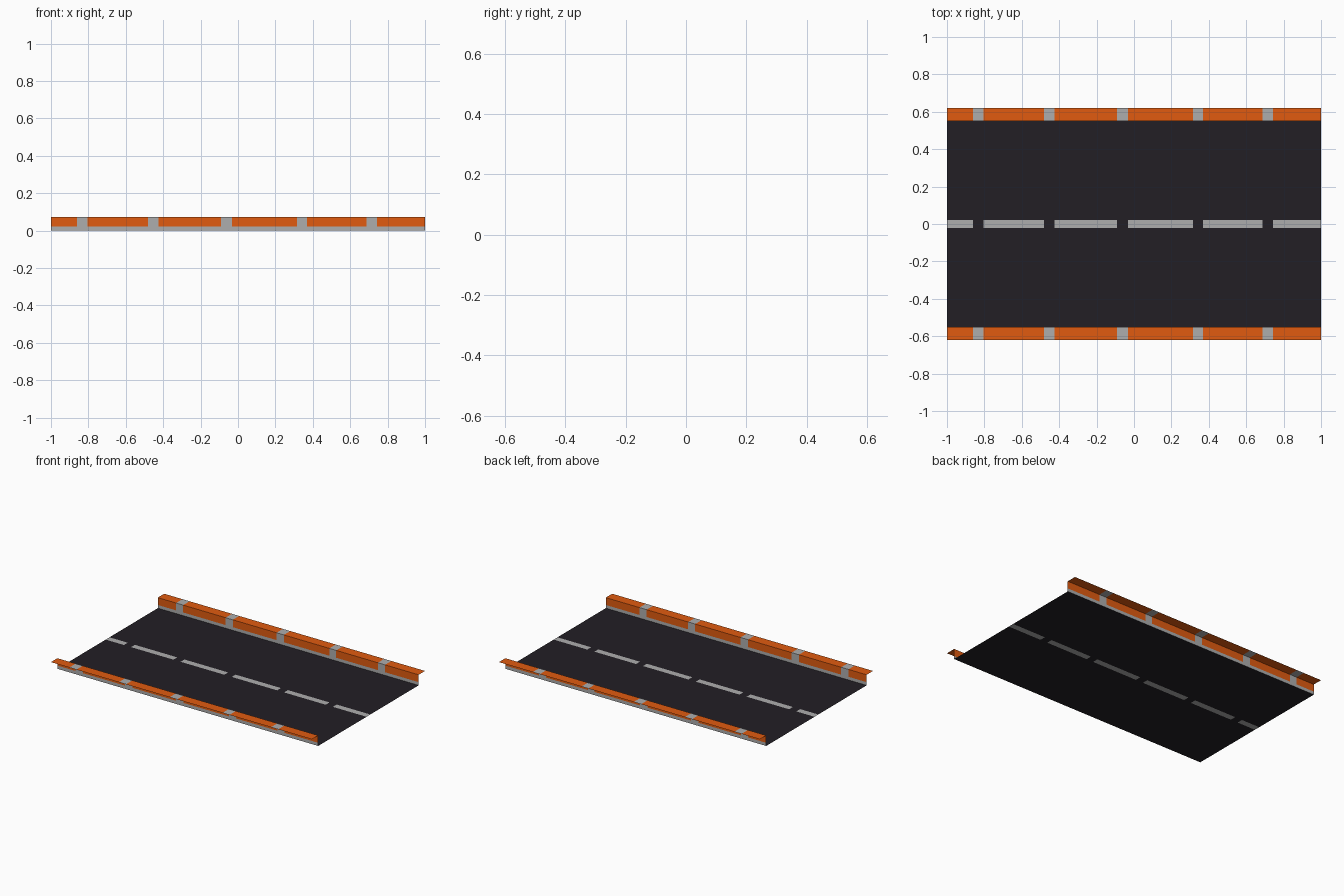
import bpy

if "Cube" in bpy.data.objects:
    bpy.data.objects.remove(bpy.data.objects["Cube"])

HALF_ROAD, RAIL_EDGE, DASH = 0.55, 0.62, 0.021
CURB_Z, RAIL_Z = 0.022, 0.073

# Short gaps between the long dashes and rail panels
GAPS = [(-0.86, -0.805), (-0.48, -0.425), (-0.09, -0.033), (0.315, 0.368), (0.687, 0.742)]
ends = [-1.0] + [x for gap in GAPS for x in gap] + [1.0]
PANELS = list(zip(ends[0::2], ends[1::2]))
FULL = [(-1.0, 1.0)]


def material(name, color):
    mat = bpy.data.materials.new(name)
    mat.diffuse_color = (*color, 1)
    mat.use_nodes = True
    mat.node_tree.nodes["Principled BSDF"].inputs["Base Color"].default_value = mat.diffuse_color
    return mat


def sheet(name, spans, profiles, mat=None):
    """Sweep open (y, z) profiles along each x span as thin sheets."""
    verts, faces = [], []
    for x0, x1 in spans:
        for profile in profiles:
            start = len(verts)
            for y, z in profile:
                verts += [(x0, y, z), (x1, y, z)]
            for i in range(len(profile) - 1):
                a = start + 2 * i
                faces.append((a, a + 1, a + 3, a + 2))
    mesh = bpy.data.meshes.new(name)
    mesh.from_pydata(verts, [], faces)
    if mat:
        mesh.materials.append(mat)
    obj = bpy.data.objects.new(name, mesh)
    bpy.context.collection.objects.link(obj)
    return obj


asphalt = material("asphalt", (0.016, 0.0135, 0.018))
orange = material("orange", (0.75, 0.105, 0.005))
grey = material("light_grey", (0.42, 0.42, 0.42))

# Road lanes, with the centre line cut in flush
lanes = [[(-HALF_ROAD, 0), (-DASH, 0)], [(DASH, 0), (HALF_ROAD, 0)]]
centre = [[(-DASH, 0), (DASH, 0)]]
sheet("road_lanes", FULL, lanes, asphalt)
sheet("centre_line_gaps", GAPS, centre, asphalt)
sheet("centre_line_dashes", PANELS, centre, grey)

# Side walls: grey curb below, orange folded rail with grey bands above
for side, s in (("front", -1), ("back", 1)):
    curb = [(s * HALF_ROAD, 0), (s * HALF_ROAD, CURB_Z)]
    rail = [(s * HALF_ROAD, CURB_Z), (s * HALF_ROAD, RAIL_Z), (s * RAIL_EDGE, RAIL_Z)]
    if s < 0:  # keep top faces pointing up
        curb, rail = curb[::-1], rail[::-1]
    sheet(side + "_curb", FULL, [curb], grey)
    sheet(side + "_rail_panels", PANELS, [rail], orange)
    sheet(side + "_rail_bands", GAPS, [rail], grey)
